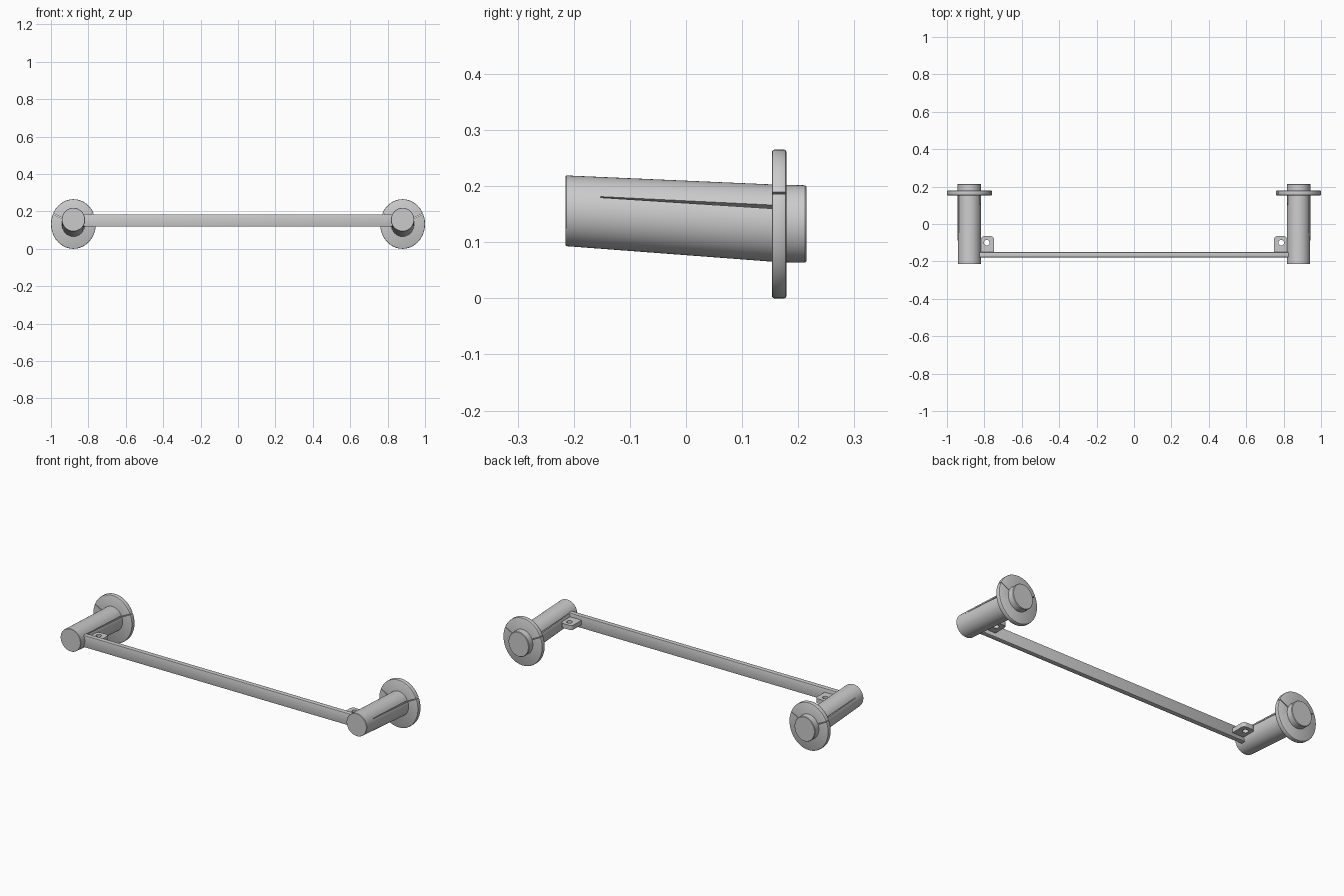
import bpy, bmesh
from math import cos, sin, pi, radians
from mathutils import Vector

if "Cube" in bpy.data.objects:
    bpy.data.objects.remove(bpy.data.objects["Cube"])

SEG = 72


def make(name, bm):
    bmesh.ops.recalc_face_normals(bm, faces=bm.faces)
    me = bpy.data.meshes.new(name)
    bm.to_mesh(me)
    bm.free()
    ob = bpy.data.objects.new(name, me)
    bpy.context.collection.objects.link(ob)
    return ob


def activate(ob):
    bpy.ops.object.select_all(action='DESELECT')
    ob.select_set(True)
    bpy.context.view_layer.objects.active = ob


def smooth(ob):
    activate(ob)
    bpy.ops.object.shade_smooth_by_angle(angle=radians(30))


def cut(ob, cutters):
    activate(ob)
    for c in cutters:
        m = ob.modifiers.new("cut", 'BOOLEAN')
        m.operation, m.solver, m.object = 'DIFFERENCE', 'EXACT', c
        bpy.ops.object.modifier_apply(modifier=m.name)
        bpy.data.objects.remove(c)


def loft(name, cx, rings):
    """Elliptical sections (y, z centre, x radius, z radius) joined along y."""
    bm = bmesh.new()
    loops = [[bm.verts.new((cx + rx * cos(2 * pi * i / SEG), y,
                            zc + rz * sin(2 * pi * i / SEG)))
              for i in range(SEG)] for y, zc, rx, rz in rings]
    for a, b in zip(loops, loops[1:]):
        for i in range(SEG):
            j = (i + 1) % SEG
            bm.faces.new((a[i], a[j], b[j], b[i]))
    bm.faces.new(loops[0])
    bm.faces.new(loops[-1])
    return make(name, bm)


def slit(cx, ang, ends, r0, r1):
    """Thin radial wedge; ends are (y, z centre, half width)."""
    d = Vector((cos(ang), 0, sin(ang)))
    n = Vector((-sin(ang), 0, cos(ang)))
    bm = bmesh.new()
    q = [[bm.verts.new(Vector((cx, y, zc)) + d * r + n * w * s)
          for r, s in ((r0, -1), (r1, -1), (r1, 1), (r0, 1))] for y, zc, w in ends]
    bm.faces.new(q[0])
    bm.faces.new(q[1])
    for i in range(4):
        j = (i + 1) % 4
        bm.faces.new((q[0][i], q[0][j], q[1][j], q[1][i]))
    ob = make("slit_cutter", bm)
    ob.hide_render = True
    return ob


def prism(name, outline, z0, z1):
    bm = bmesh.new()
    f = bm.faces.new([bm.verts.new((x, y, z0)) for x, y in outline])
    r = bmesh.ops.extrude_face_region(bm, geom=[f])
    bmesh.ops.translate(bm, vec=(0, 0, z1 - z0),
                        verts=[v for v in r['geom'] if isinstance(v, bmesh.types.BMVert)])
    return make(name, bm)


def arc(cx, cy, r, a0, a1, n):
    return [(cx + r * cos(radians(a0 + (a1 - a0) * i / n)),
             cy + r * sin(radians(a0 + (a1 - a0) * i / n))) for i in range(n + 1)]


def bevel(ob, w):
    activate(ob)
    m = ob.modifiers.new("bevel", 'BEVEL')
    m.width, m.segments, m.limit_method = w, 2, 'ANGLE'
    bpy.ops.object.modifier_apply(modifier=m.name)


for side, s in (("left", -1), ("right", 1)):
    cx = 0.88 * s
    angles = (radians(27), radians(153))

    # tapered post, sloping down to the wall stub
    post = loft(side + "_post", cx, [
        (-0.215, 0.156, 0.0605, 0.0615), (-0.213, 0.156, 0.0620, 0.0630),
        (0.165, 0.1335, 0.0630, 0.0690), (0.212, 0.1325, 0.0630, 0.0690),
        (0.215, 0.1325, 0.0605, 0.0665)])
    cut(post, [slit(cx, a, [(-0.152, 0.152, 0.001), (0.156, 0.134, 0.0035)], 0.045, 0.09)
               for a in angles])
    smooth(post)

    # wall flange with thin radial slits
    rim = [(0.153, 0.004), (0.1545, 0.0012), (0.157, 0),
           (0.175, 0), (0.1775, 0.0012), (0.179, 0.004)]
    flange = loft(side + "_flange", cx,
                  [(y, 0.1325, 0.12 - d, 0.1325 - d) for y, d in rim])
    cut(flange, [slit(cx, a, [(0.14, 0.1325, 0.002), (0.19, 0.1325, 0.002)], 0.058, 0.15)
                 for a in angles])
    smooth(flange)

    # screw tab with a round hole
    outline = ([(0.748, -0.155)] + [(0.818, -0.155)] +
               arc(0.800, -0.083, 0.018, 0, 90, 8) +
               arc(0.766, -0.083, 0.018, 90, 180, 8))
    tab = prism(side + "_tab", [(x * s, y) for x, y in outline], 0.138, 0.163)
    hole = prism("hole_cutter", arc(0.787 * s, -0.1, 0.015, 0, 348.75, 31), 0.1, 0.2)
    hole.hide_render = True
    cut(tab, [hole])
    smooth(tab)

# flat cross bar
bar = prism("cross_bar", [(-0.835, -0.178), (0.835, -0.178),
                          (0.835, -0.151), (-0.835, -0.151)], 0.118, 0.184)
bevel(bar, 0.003)
smooth(bar)
